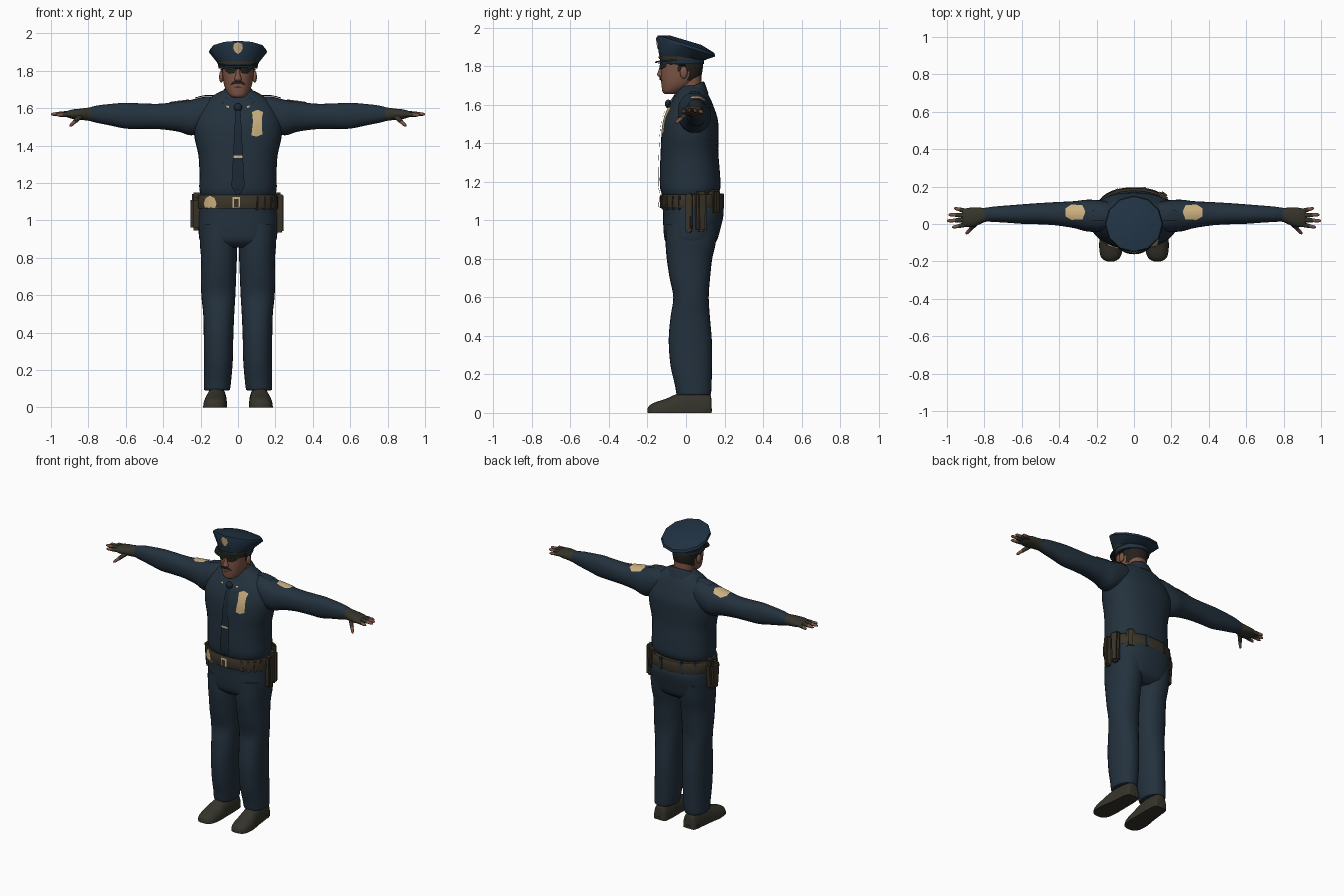
import bpy, bmesh, math
from mathutils import Vector, Matrix
from mathutils.bvhtree import BVHTree

if "Cube" in bpy.data.objects:
    bpy.data.objects.remove(bpy.data.objects["Cube"])


def material(name, r, g, b):
    m = bpy.data.materials.new(name)
    m.diffuse_color = (r, g, b, 1)
    m.use_nodes = True
    m.node_tree.nodes["Principled BSDF"].inputs["Base Color"].default_value = m.diffuse_color
    return m


NAVY = material("navy cloth", .017, .031, .047)
CAP = material("cap blue", .014, .031, .053)
TIE = material("dark tie", .012, .022, .036)
LEATHER = material("belt leather", .042, .034, .021)
GLOVE = material("glove and shoe", .036, .034, .024)
GOLD = material("pale gold", .60, .43, .21)
SKIN = material("skin", .21, .092, .06)
HAIR = material("hair", .018, .015, .012)
GLASS = material("dark glass", .012, .014, .011)


def finish(name, bm, mat, recalc=True):
    if recalc:
        bmesh.ops.recalc_face_normals(bm, faces=bm.faces)
    me = bpy.data.meshes.new(name)
    bm.to_mesh(me)
    bm.free()
    me.materials.append(mat)
    ob = bpy.data.objects.new(name, me)
    bpy.context.collection.objects.link(ob)
    return ob


def smooth_sections(secs, steps):
    """Catmull-Rom interpolation between cross-sections."""
    out = []
    for i in range(len(secs) - 1):
        a, b, c, d = (secs[max(0, min(len(secs) - 1, i + k))] for k in (-1, 0, 1, 2))
        for j in range(steps):
            t = j / steps
            out.append([.5 * (2 * q + (r - p) * t + (2 * p - 5 * q + 4 * r - s) * t * t
                              + (3 * q - p - 3 * r + s) * t ** 3) for p, q, r, s in zip(a, b, c, d)])
    return out + [list(secs[-1])]


def loft(name, secs, mat, axis='z', n=28, steps=4, p=2.2, sx=1, floor=False):
    """Sections: (position, centre u, centre v, radius u, radius v, optional tilt)."""
    bm = bmesh.new()
    rows = []
    for s in smooth_sections(secs, steps):
        row = []
        for k in range(n):
            a = 2 * math.pi * k / n
            c, d = math.cos(a), math.sin(a)
            du = math.copysign(abs(c) ** (2 / p), c) * s[3]
            dv = math.copysign(abs(d) ** (2 / p), d) * s[4]
            u, v, t = s[1] + du, s[2] + dv, s[0] + (s[5] * dv if len(s) > 5 else 0)
            co = {'z': (u, v, t), 'x': (t, u, v), 'y': (u, t, v)}[axis]
            row.append(bm.verts.new((co[0] * sx, co[1], max(co[2], 0) if floor else co[2])))
        rows.append(row)
    for r0, r1 in zip(rows, rows[1:]):
        for k in range(n):
            bm.faces.new((r0[k], r0[(k + 1) % n], r1[(k + 1) % n], r1[k]))
    bm.faces.new(rows[0])
    bm.faces.new(rows[-1])
    return finish(name, bm, mat)


def decal(name, target, outline, mat, axis='y', off=.005, rings=6, cuts=6):
    """Thin plate projected onto a target from the front (y) or from above (z)."""
    me = target.data
    tree = BVHTree.FromPolygons([v.co for v in me.vertices], [p.vertices[:] for p in me.polygons])
    d = Vector((0, 1, 0)) if axis == 'y' else Vector((0, 0, -1))
    pts = [Vector(a).lerp(Vector(b), j / cuts) for a, b in zip(outline, outline[1:] + outline[:1])
           for j in range(cuts)]
    mid = sum(pts, Vector((0, 0))) / len(pts)
    bm = bmesh.new()

    def put(q):
        o = Vector((q.x, -1, q.y)) if axis == 'y' else Vector((q.x, q.y, 3))
        hit = tree.ray_cast(o, d)[0] or tree.find_nearest(o)[0]
        return bm.verts.new(hit - d * off)
    rows = [[put(mid.lerp(q, r / rings)) for q in pts] for r in range(1, rings + 1)]
    c, m = put(mid), len(pts)
    for k in range(m):
        bm.faces.new((c, rows[0][k], rows[0][(k + 1) % m]))
        for r0, r1 in zip(rows, rows[1:]):
            bm.faces.new((r0[k], r1[k], r1[(k + 1) % m], r0[(k + 1) % m]))
    bm.normal_update()
    if sum((f.normal.dot(d) for f in bm.faces)) > 0:
        bmesh.ops.reverse_faces(bm, faces=bm.faces)
    return finish(name, bm, mat, False)


def rod(name, a, b, r0, r1, mat, n=10):
    a, b = Vector(a), Vector(b)
    bm = bmesh.new()
    bmesh.ops.create_cone(bm, cap_ends=True, segments=n, radius1=r0, radius2=r1, depth=(b - a).length,
                          matrix=Matrix.Translation((a + b) / 2) @ (b - a).to_track_quat('Z', 'Y').to_matrix().to_4x4())
    return finish(name, bm, mat)


def ball(name, c, s, mat):
    bm = bmesh.new()
    bmesh.ops.create_uvsphere(bm, u_segments=16, v_segments=10, radius=1,
                              matrix=Matrix.Translation(c) @ Matrix.Diagonal((*s, 1)))
    return finish(name, bm, mat)


def pouch(name, deg, w, depth, z0, z1, mat=LEATHER, taper=.85):
    """Bevelled box sitting on the belt at an angle around the waist."""
    a = math.radians(deg)
    bm = bmesh.new()
    bmesh.ops.create_cube(bm, size=1)
    for v in bm.verts:
        if v.co.z < 0:
            v.co.y *= taper
    nrm = math.atan2(math.sin(a) / .163, math.cos(a) / .213)
    pos = (.213 * math.cos(a), .03 + .163 * math.sin(a), (z0 + z1) / 2)
    bmesh.ops.transform(bm, verts=bm.verts, matrix=Matrix.Translation(pos) @ Matrix.Rotation(nrm, 4, 'Z')
                        @ Matrix.Diagonal((depth, w, z1 - z0, 1)))
    bmesh.ops.bevel(bm, geom=bm.edges[:], offset=min(w, depth) * .2, segments=2, affect='EDGES')
    return finish(name, bm, mat)


# shirt body, hips, belt
shirt = loft("shirt", [(1.135, 0, .02, .198, .145), (1.17, 0, .022, .207, .157), (1.25, 0, .02, .206, .156),
                       (1.35, 0, .018, .212, .150), (1.44, 0, .02, .232, .148), (1.52, 0, .024, .235, .142),
                       (1.59, 0, .026, .208, .118), (1.635, 0, .03, .175, .095), (1.67, 0, .03, .13, .075),
                       (1.70, 0, .03, .07, .05)], NAVY, p=2.3, n=36)
loft("trouser_hips", [(1.15, 0, .02, .19, .135), (1.08, 0, .033, .205, .155), (1.03, 0, .038, .211, .157),
                      (.95, 0, .03, .211, .147), (.89, 0, .025, .203, .132), (.855, 0, .022, .17, .09)], NAVY, p=2.4, n=36)
belt = loft("belt", [(1.063, 0, .03, .214, .163), (1.07, 0, .03, .217, .166), (1.128, 0, .03, .215, .164),
                     (1.135, 0, .03, .210, .160)], LEATHER, p=2.3, n=40, steps=1)

# limbs
for side, sx in (("left", 1), ("right", -1)):
    arm = loft(side + "_sleeve", [(.10, .04, 1.575, .07, .085), (.17, .042, 1.57, .083, .093), (.25, .045, 1.55, .085, .095),
                                  (.32, .05, 1.555, .072, .08), (.42, .055, 1.556, .062, .068), (.52, .055, 1.558, .056, .068),
                                  (.60, .053, 1.56, .052, .069), (.68, .053, 1.565, .046, .058), (.75, .052, 1.568, .041, .047),
                                  (.80, .05, 1.568, .036, .034)], NAVY, 'x', sx=sx)
    decal(side + "_shoulder_patch", arm, [(sx * x, y) for x, y in
          ((.26, .065), (.275, .10), (.335, .105), (.365, .085), (.365, .04), (.335, .022), (.275, .025))], GOLD, 'z')
    decal(side + "_shoulder_strap", arm, [(sx * x, y) for x, y in ((.12, .02), (.12, .07), (.23, .075), (.23, .02))], NAVY, 'z', .008)
    loft(side + "_glove", [(.775, .05, 1.568, .036, .036), (.80, .048, 1.568, .038, .035), (.84, .04, 1.568, .048, .03),
                           (.88, .035, 1.568, .052, .026), (.91, .033, 1.568, .047, .018), (.92, .033, 1.568, .04, .01)],
         GLOVE, 'x', n=20, sx=sx)
    for fname, a, b in (("index", (.895, -.002, 1.568), (.972, -.018, 1.564)), ("middle", (.905, .022, 1.572), (1.0, .017, 1.568)),
                        ("ring", (.905, .046, 1.571), (.992, .05, 1.567)), ("little", (.895, .068, 1.566), (.962, .085, 1.562)),
                        ("thumb", (.845, .005, 1.555), (.898, -.053, 1.505))):
        a, b = Vector((a[0] * sx, a[1], a[2])), Vector((b[0] * sx, b[1], b[2]))
        rod(f"{side}_{fname}_glove", a, a.lerp(b, .55), .014, .0115, GLOVE)
        rod(f"{side}_{fname}_finger", a.lerp(b, .5), a.lerp(b, .88), .0105, .009, SKIN)
        rod(f"{side}_{fname}_tip", a.lerp(b, .88), b, .009, .004, SKIN)
    loft(side + "_trouser_leg", [(.98, .108, .03, .098, .135), (.88, .104, .024, .1, .13), (.80, .102, .018, .096, .118),
                                 (.70, .104, .02, .094, .105), (.60, .105, .026, .091, .092), (.50, .103, .022, .083, .102),
                                 (.38, .104, .022, .079, .112), (.25, .105, .027, .077, .108), (.15, .109, .037, .073, .096),
                                 (.10, .112, .040, .070, .090), (.092, .112, .040, .064, .084)], NAVY, sx=sx)
    loft(side + "_shoe", [(.132, .11, 0, .03, .07), (.12, .11, 0, .045, .10), (.05, .112, 0, .053, .115), (-.03, .117, 0, .058, .105),
                          (-.10, .122, 0, .064, .075), (-.16, .124, 0, .058, .055), (-.188, .125, 0, .042, .04),
                          (-.2, .125, 0, .018, .022)], GLOVE, 'y', p=2.4, sx=sx, floor=True)
    loft(side + "_shoe_sole", [(0, .113, .085, .05, .048), (.022, .113, .085, .052, .05)], GLOVE, steps=1, sx=sx)
    ball(side + "_ear", (sx * .089, -.012, 1.768), (.012, .02, .032), SKIN)

# neck, collar, head with hair at the back
loft("neck", [(1.60, 0, .025, .07, .065), (1.68, 0, .02, .064, .062), (1.78, 0, .015, .062, .065)], SKIN, n=20)
loft("collar", [(1.63, 0, .022, .115, .095, .3), (1.67, 0, .02, .092, .08, .45), (1.69, 0, .022, .078, .07, .45),
                (1.688, 0, .022, .07, .063, .45)], NAVY, n=24)
head = loft("head", [(1.655, 0, -.082, .022, .026), (1.668, 0, -.074, .045, .048), (1.70, 0, -.048, .066, .079),
                     (1.74, 0, -.028, .078, .102), (1.78, 0, -.022, .083, .108), (1.82, 0, -.02, .085, .107),
                     (1.87, 0, -.02, .078, .10)], SKIN, n=36, steps=6)
head.data.materials.append(HAIR)
for f in head.data.polygons:
    c = f.center
    f.material_index = int((c.y > .012 and c.z > 1.725) or (c.y > -.035 and c.z > 1.775))
loft("nose", [(1.742, 0, -.128, .012, .008), (1.755, 0, -.13, .02, .02), (1.775, 0, -.128, .013, .016),
              (1.81, 0, -.124, .008, .008)], SKIN, n=12)
decal("moustache", head, [(-.043, 1.722), (-.015, 1.73), (.015, 1.73), (.043, 1.722), (.03, 1.742), (0, 1.749), (-.03, 1.742)], HAIR, off=.007)
decal("mouth", head, [(-.022, 1.712), (0, 1.709), (.022, 1.712), (0, 1.717)], HAIR, off=.002)
for sx in (1, -1):
    decal("sunglass_lens", head, [(sx * x, z) for x, z in ((.007, 1.818), (.035, 1.824), (.068, 1.82), (.066, 1.797),
                                                          (.045, 1.784), (.018, 1.788))], GLASS, off=.009)
    rod("sunglass_temple", (sx * .07, -.085, 1.815), (sx * .09, -.005, 1.805), .005, .005, GLASS, 6)
rod("sunglass_bridge", (-.015, -.14, 1.815), (.015, -.14, 1.815), .004, .004, GLASS, 6)

# peaked cap
loft("cap_band", [(1.812, 0, -.02, .104, .113), (1.88, 0, -.02, .113, .12)], CAP, n=24, steps=1, p=2)
crown = loft("cap_crown", [(1.845, 0, -.02, .112, .12, -.1), (1.90, 0, 0, .156, .152, -.32), (1.915, 0, 0, .15, .147, -.31),
                           (1.935, 0, 0, .08, .08, -.3)], CAP, n=12, steps=1, p=2)
loft("cap_visor", [(1.826, 0, -.075, .108, .087, .1), (1.836, 0, -.072, .106, .084, .1)], GLASS, n=28, steps=1, p=2)
loft("cap_strap", [(1.838, 0, -.02, .112, .121), (1.850, 0, -.02, .114, .122)], LEATHER, n=24, steps=1, p=2)
decal("cap_badge", crown, [(-.022, 1.945), (0, 1.952), (.022, 1.945), (.026, 1.92), (.015, 1.9), (0, 1.89), (-.015, 1.9), (-.026, 1.92)], GOLD)

# tie, chest badge, collar pins
decal("tie", shirt, [(-.013, 1.60), (.013, 1.60), (.035, 1.18), (0, 1.125), (-.035, 1.18)], TIE, off=.009, cuts=10)
ball("tie_knot", (0, -.092, 1.605), (.022, .018, .022), TIE)
decal("tie_clip", shirt, [(-.024, 1.335), (.024, 1.335), (.024, 1.347), (-.024, 1.347)], GOLD, off=.014)
decal("chest_badge", shirt, [(.072, 1.455), (.1, 1.448), (.13, 1.46), (.128, 1.55), (.135, 1.58), (.105, 1.592), (.075, 1.58), (.08, 1.53)], GOLD, off=.006)
for sx in (1, -1):
    decal("collar_point", shirt, [(sx * x, z) for x, z in ((.005, 1.62), (.05, 1.585), (.09, 1.64), (.06, 1.66))], NAVY, off=.008)
    decal("collar_pin", shirt, [(sx * x, z) for x, z in ((.05, 1.602), (.062, 1.605), (.06, 1.614), (.048, 1.611))], GOLD, off=.012)

# belt gear
decal("belt_disc", belt, [(-.15 + .036 * math.cos(k * .785), 1.09 + .045 * math.sin(k * .785)) for k in range(8)], GOLD, off=.009)
decal("belt_buckle", belt, [(-.03, 1.06), (.012, 1.06), (.012, 1.125), (-.03, 1.125)], GOLD, off=.005)
decal("belt_buckle_centre", belt, [(-.022, 1.07), (.004, 1.07), (.004, 1.115), (-.022, 1.115)], LEATHER, off=.009)
pouch("holster", 178, .10, .08, .945, 1.125, taper=.65)
pouch("holster_grip", 172, .04, .065, 1.09, 1.15, GLOVE)
pouch("long_pouch_front", -5, .038, .06, .935, 1.14)
pouch("long_pouch_rear", 16, .06, .06, .94, 1.15)
pouch("rear_pouch", 45, .055, .05, 1.03, 1.16)
for deg in (-24, -36, -48, -60):
    pouch("belt_cartridge_case", deg, .024, .03, 1.055, 1.13)
for deg in (75, 115, 140):
    pouch("belt_keeper", deg, .022, .02, 1.058, 1.14, NAVY, 1)

# smooth shading with crisp edges
for ob in bpy.data.objects:
    ob.select_set(True)
bpy.context.view_layer.objects.active = shirt
bpy.ops.object.shade_smooth_by_angle(angle=math.radians(40))
